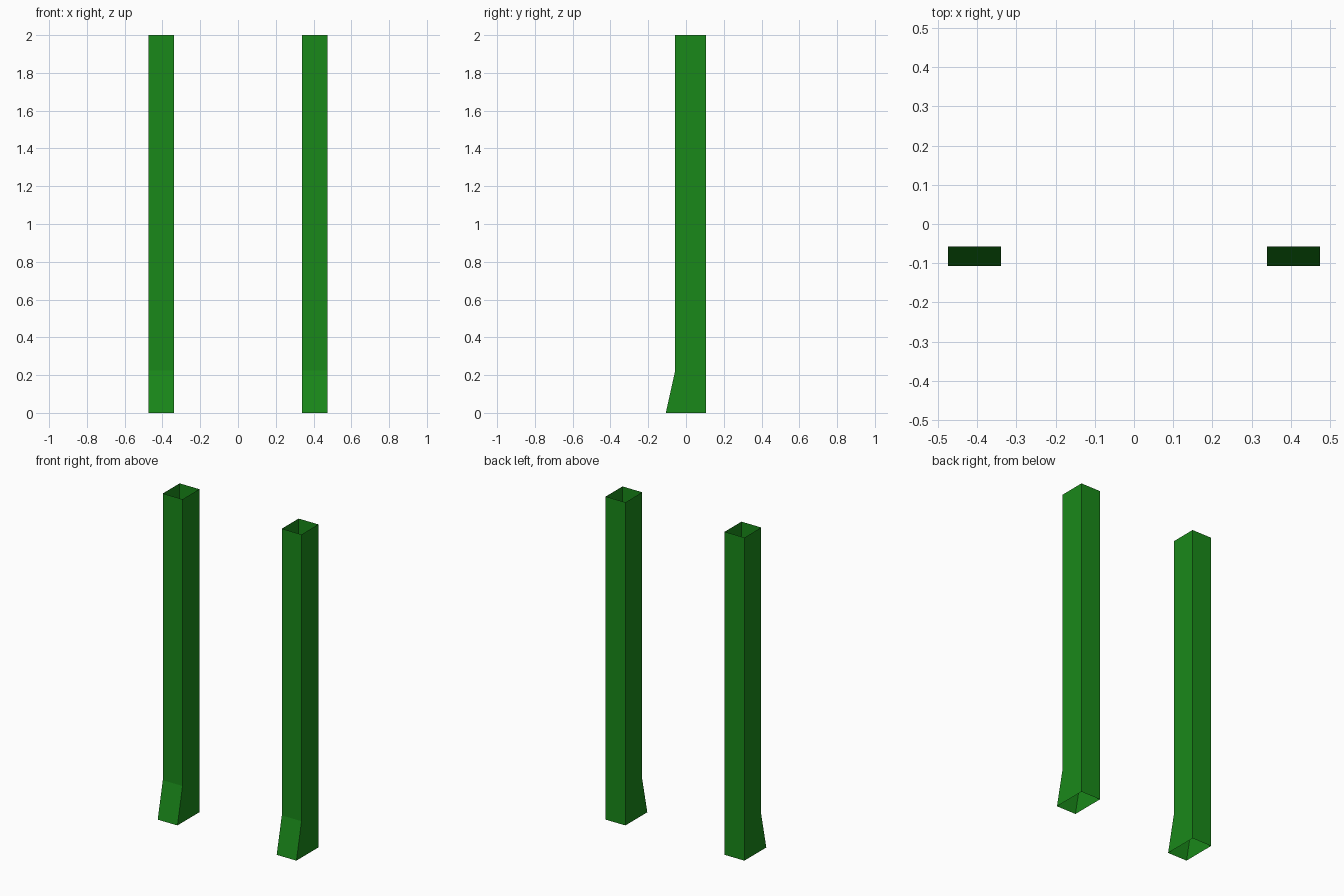
import bpy, bmesh

if "Cube" in bpy.data.objects:
    bpy.data.objects.remove(bpy.data.objects["Cube"])

green = bpy.data.materials.new("green")
green.diffuse_color = (0.01, 0.25, 0.01, 1)
green.use_nodes = True
green.node_tree.nodes["Principled BSDF"].inputs["Base Color"].default_value = green.diffuse_color

# Side outline (y, z) of a post: straight back, flared foot at the front
PROFILE = [(0.107, 0), (0.107, 2), (-0.057, 2), (-0.057, 0.225), (-0.107, 0)]
X_INNER, X_OUTER = 0.34, 0.475


def make_post(name, x0, x1):
    bm = bmesh.new()
    side = bm.faces.new([bm.verts.new((x0, y, z)) for y, z in PROFILE])
    ext = bmesh.ops.extrude_face_region(bm, geom=[side], use_keep_orig=True)
    moved = [g for g in ext["geom"] if isinstance(g, bmesh.types.BMVert)]
    bmesh.ops.translate(bm, verts=moved, vec=(x1 - x0, 0, 0))
    bmesh.ops.recalc_face_normals(bm, faces=bm.faces[:])
    # The post is a thin open tube: remove top and bottom caps
    caps = [f for f in bm.faces if abs(f.normal.z) > 0.9]
    bmesh.ops.delete(bm, geom=caps, context='FACES')
    mesh = bpy.data.meshes.new(name)
    bm.to_mesh(mesh)
    bm.free()
    mesh.materials.append(green)
    bpy.context.collection.objects.link(bpy.data.objects.new(name, mesh))


# Matching pair of posts
make_post("left_post", -X_OUTER, -X_INNER)
make_post("right_post", X_INNER, X_OUTER)
